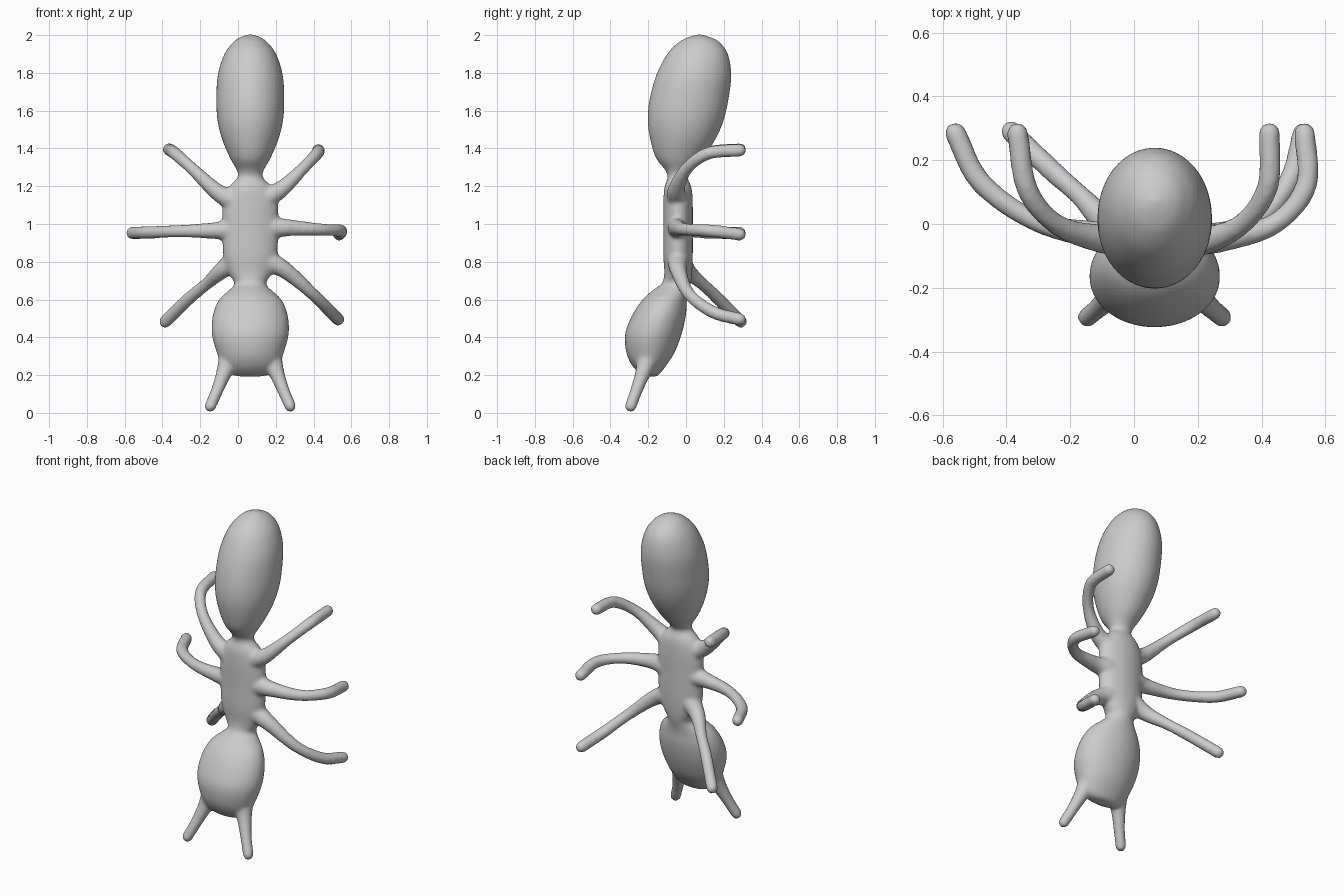
import bpy, bmesh, math
from mathutils import Vector

CX = 0.065  # the body axis sits slightly right of the leg span centre
bm = bmesh.new()


def spline(points, steps):
    """Catmull-Rom interpolation of any-length tuples."""
    pts = [Vector(p) for p in points]
    pts = [2 * pts[0] - pts[1]] + pts + [2 * pts[-1] - pts[-2]]
    out = []
    for i in range(1, len(pts) - 2):
        a, b, c, d = pts[i - 1:i + 3]
        for k in range(steps):
            t = k / steps
            out.append(0.5 * (2 * b + (c - a) * t + (2 * a - 5 * b + 4 * c - d) * t * t
                              + (3 * b - a - 3 * c + d) * t ** 3))
    return out + [pts[-2]]


def loft(rings):
    """Skin a list of equal vertex rings and close both ends."""
    rows = [[bm.verts.new(p) for p in ring] for ring in rings]
    n = len(rows[0])
    for a, b in zip(rows, rows[1:]):
        for i in range(n):
            bm.faces.new((a[i], a[(i + 1) % n], b[(i + 1) % n], b[i]))
    bm.faces.new(rows[0][::-1])
    bm.faces.new(rows[-1])


def body(sections, n=40):
    """Elliptical slices: (z, half width, front y, back y)."""
    rings = []
    for z, w, f, b in spline(sections, 4):
        rings.append([(CX + w * math.cos(t), (f + b) / 2 + (b - f) / 2 * math.sin(t), z)
                      for t in (2 * math.pi * i / n for i in range(n))])
    loft(rings)


def limb(points, radii, n=16):
    """Tapered tube with a rounded tip."""
    path = spline([p + (r,) for p, r in zip(points, radii)], 6)
    centres = [(Vector(p[:3]), p[3]) for p in path]
    end, r = centres[-1]
    d = (end - centres[-2][0]).normalized()
    for a in (0.4, 0.8, 1.15, 1.45):
        centres.append((end + d * r * math.sin(a), r * math.cos(a)))
    rings = []
    for i, (c, r) in enumerate(centres):
        t = (centres[min(i + 1, len(centres) - 1)][0] - centres[max(i - 1, 0)][0]).normalized()
        u = t.cross(Vector((0.1, 0.3, 1))).normalized()
        v = t.cross(u)
        rings.append([c + (u * math.cos(a) + v * math.sin(a)) * r
                      for a in (2 * math.pi * k / n for k in range(n))])
    loft(rings)


# head, thorax and abdomen as one continuous trunk
body([(0.192, 0.05, -0.21, -0.16), (0.205, 0.105, -0.24, -0.14), (0.25, 0.148, -0.285, -0.105),
      (0.32, 0.178, -0.316, -0.06), (0.42, 0.204, -0.322, -0.022), (0.52, 0.198, -0.283, 0.0),
      (0.60, 0.165, -0.23, 0.005), (0.65, 0.112, -0.175, 0.015), (0.685, 0.083, -0.128, 0.025),
      (0.74, 0.115, -0.115, 0.032), (0.83, 0.143, -0.12, 0.036), (0.97, 0.147, -0.12, 0.036),
      (1.10, 0.147, -0.12, 0.036), (1.19, 0.118, -0.115, 0.03), (1.245, 0.068, -0.098, 0.01),
      (1.285, 0.072, -0.11, 0.03), (1.35, 0.108, -0.16, 0.09), (1.45, 0.15, -0.19, 0.157),
      (1.55, 0.174, -0.203, 0.2), (1.66, 0.18, -0.193, 0.225), (1.79, 0.172, -0.157, 0.24),
      (1.90, 0.137, -0.1, 0.222), (1.965, 0.088, -0.035, 0.175), (1.992, 0.047, 0.02, 0.12),
      (2.003, 0.01, 0.06, 0.08)])

# six legs, each sweeping backwards
LEG5 = (0.062, 0.045, 0.033, 0.034, 0.034)
limb([(0.13, -0.045, 1.13), (0.23, -0.05, 1.185), (0.345, 0.005, 1.295),
      (0.42, 0.12, 1.375), (0.425, 0.285, 1.39)], LEG5)
limb([(0.0, -0.045, 1.11), (-0.11, -0.045, 1.17), (-0.245, 0.0, 1.295),
      (-0.335, 0.11, 1.375), (-0.365, 0.285, 1.395)], LEG5)
limb([(0.16, -0.04, 0.98), (0.27, -0.045, 0.98), (0.44, 0.0, 0.97),
      (0.54, 0.12, 0.965), (0.535, 0.285, 0.945)], LEG5)
limb([(-0.02, -0.04, 0.97), (-0.12, -0.035, 0.965), (-0.31, 0.01, 0.962),
      (-0.48, 0.13, 0.955), (-0.56, 0.285, 0.953)], LEG5)
limb([(0.14, -0.04, 0.81), (0.25, -0.04, 0.755), (0.395, 0.015, 0.63),
      (0.49, 0.14, 0.535), (0.53, 0.285, 0.495)], LEG5)
limb([(0.0, -0.035, 0.82), (-0.09, 0.01, 0.75), (-0.17, 0.09, 0.68),
      (-0.26, 0.17, 0.605), (-0.385, 0.29, 0.483)], LEG5)

# mirrored pair of mandibles
for s in (-1, 1):
    limb([(CX + s * 0.11, -0.2, 0.29), (CX + s * 0.14, -0.228, 0.21),
          (CX + s * 0.175, -0.262, 0.12), (CX + s * 0.212, -0.293, 0.035)],
         (0.06, 0.042, 0.033, 0.031))

bmesh.ops.recalc_face_normals(bm, faces=bm.faces)
mesh = bpy.data.meshes.new("ant")
bm.to_mesh(mesh)
bm.free()
ant = bpy.data.objects.new("ant", mesh)
bpy.context.collection.objects.link(ant)

# fuse all parts into one skin with soft joints
fuse = ant.modifiers.new("fuse", 'REMESH')
fuse.mode = 'VOXEL'
fuse.voxel_size = 0.011
fuse.use_smooth_shade = True
soften = ant.modifiers.new("soften", 'SMOOTH')
soften.factor = 0.5
soften.iterations = 6
